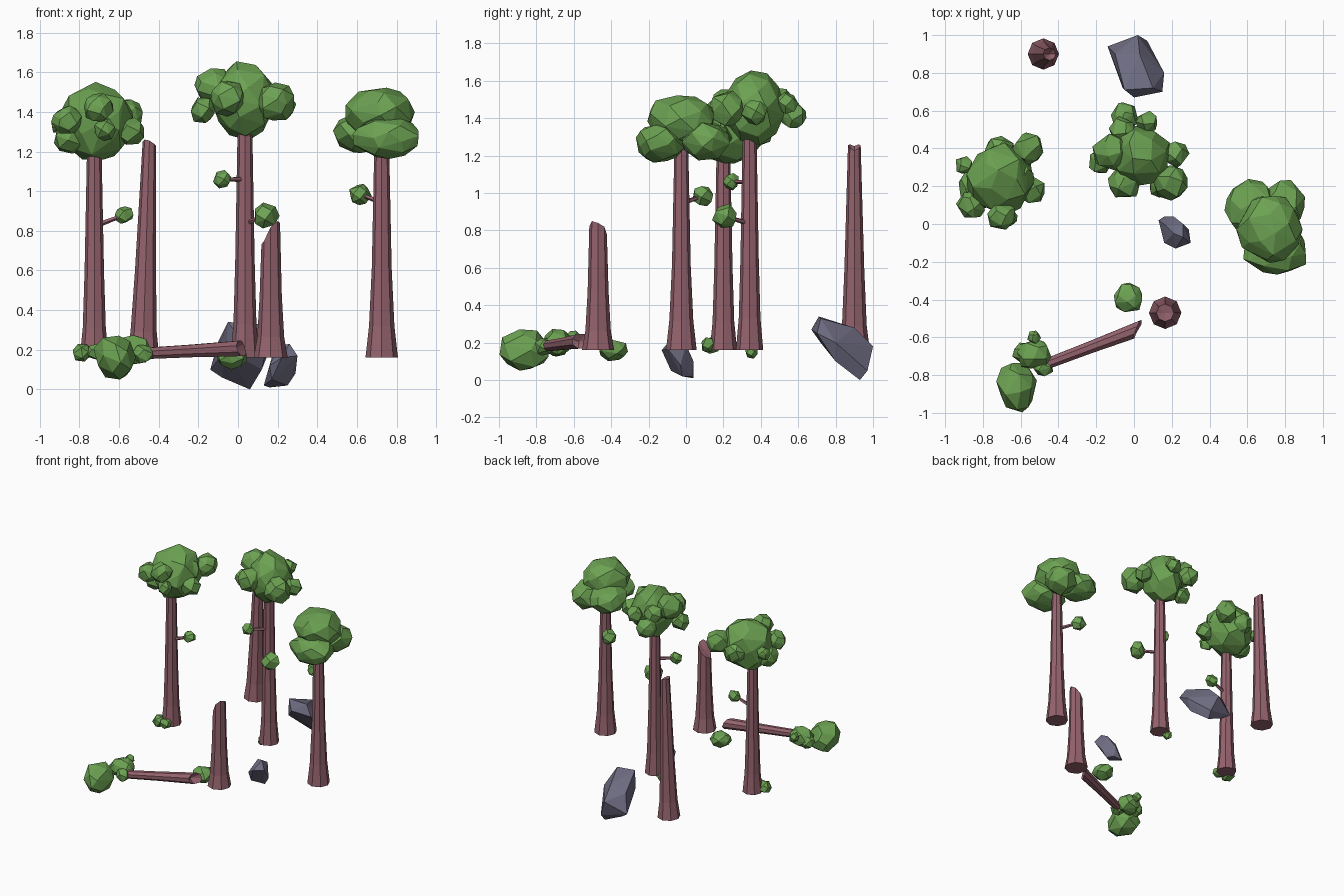
import bpy, bmesh, math, random
from mathutils import Vector

random.seed(4)

default_cube = bpy.data.objects.get("Cube")
if default_cube:
    bpy.data.objects.remove(default_cube, do_unlink=True)


def make_material(name, red, green, blue):
    material = bpy.data.materials.new(name)
    material.use_nodes = True
    colour = (red, green, blue, 1)
    material.diffuse_color = colour
    shader = material.node_tree.nodes["Principled BSDF"]
    shader.inputs["Base Color"].default_value = colour
    shader.inputs["Roughness"].default_value = 0.9
    return material


LEAF = make_material("leaf green", .15, .36, .085)
BARK = make_material("reddish bark", .30, .125, .155)
STONE = make_material("grey stone", .155, .15, .22)


def finish(bm, name, material):
    """Turn a bmesh into a flat shaded object of one colour."""
    bmesh.ops.recalc_face_normals(bm, faces=bm.faces[:])
    mesh = bpy.data.meshes.new(name)
    bm.to_mesh(mesh)
    bm.free()
    mesh.materials.append(material)
    part = bpy.data.objects.new(name, mesh)
    bpy.context.collection.objects.link(part)
    return part


def add_hull(bm, points):
    verts = [bm.verts.new(point) for point in points]
    bmesh.ops.convex_hull(bm, input=verts)
    loose = [v for v in bm.verts if not v.link_faces]
    bmesh.ops.delete(bm, geom=loose, context='VERTS')


def add_blob(bm, x, y, z, rx, ry=None, rz=None):
    """Irregular faceted ball: a hull of points spread evenly on an ellipsoid."""
    ry, rz = ry or rx, rz or rx
    count = 34 if rx > .13 else 22 if rx > .07 else 15
    spin = random.uniform(0, math.tau)
    golden = math.pi * (3 - math.sqrt(5))
    points = []
    for i in range(count):
        height = 1 - 2 * (i + .5) / count
        ring = math.sqrt(1 - height * height)
        angle = spin + i * golden + random.uniform(-.25, .25)
        swell = random.uniform(.96, 1.12)
        points.append((x + rx * swell * ring * math.cos(angle),
                       y + ry * swell * ring * math.sin(angle),
                       z + rz * swell * height))
    add_hull(bm, points)


def foliage(name, *blobs):
    bm = bmesh.new()
    for blob in blobs:
        add_blob(bm, *blob)
    return finish(bm, name, LEAF)


def rock(name, *points):
    bm = bmesh.new()
    add_hull(bm, points)
    return finish(bm, name, STONE)


def stem(name, start, end, profile, sides=8, jag=None, hollow=0):
    """Tapered trunk; profile holds (fraction along, radius), jag breaks the tip."""
    start, end = Vector(start), Vector(end)
    axis = (end - start).normalized()
    turn = Vector((0, 0, 1)).rotation_difference(axis)
    bm = bmesh.new()
    rings = []
    for fraction, radius in profile:
        centre = start.lerp(end, fraction)
        ring = []
        for k in range(sides):
            angle = math.tau * k / sides
            offset = Vector((math.cos(angle), math.sin(angle), 0)) * radius
            ring.append(bm.verts.new(centre + turn @ offset))
        rings.append(ring)
    if jag:
        for vert, shift in zip(rings[-1], jag):
            vert.co += axis * shift
    for low, high in zip(rings, rings[1:]):
        for k in range(sides):
            n = (k + 1) % sides
            bm.faces.new((low[k], low[n], high[n], high[k]))
    bm.faces.new(rings[0][::-1])
    # the tip is a fan, so a broken end can be hollowed
    tip = bm.verts.new(end - axis * hollow)
    for k in range(sides):
        bm.faces.new((rings[-1][k], rings[-1][(k + 1) % sides], tip))
    return finish(bm, name, BARK)


def twig(name, start, end, leaf_size):
    stem(name + "_twig", start, end, [(0, .014), (1, .01)], sides=5)
    foliage(name + "_leaves", (*end, leaf_size))


GROUND = .16
FLARE = [(0, .073), (.14, .058), (.4, .049), (1, .036)]

# Standing trunks
stem("left_trunk", (-.725, .2, GROUND), (-.725, .2, 1.25), FLARE)
stem("middle_trunk", (.035, .34, GROUND), (.035, .34, 1.38), FLARE)
stem("right_trunk", (.725, -.025, GROUND), (.725, -.025, 1.3),
     [(0, .082), (.14, .064), (.4, .05), (1, .036)])

# Broken trunks
stem("tall_broken_trunk", (-.48, .9, GROUND), (-.447, .9, 1.25),
     [(0, .083), (.12, .066), (.4, .053), (1, .034)],
     jag=[-.02, -.01, .005, .01, 0, .01, .005, -.01], hollow=.04)
stem("short_broken_trunk", (.165, -.47, GROUND), (.165, -.47, .85),
     [(0, .086), (.15, .068), (.45, .056), (1, .047)],
     jag=[-.01, -.03, -.07, -.1, -.12, -.1, -.03, 0], hollow=.07)

# Fallen trunk
stem("fallen_trunk", (-.5, -.755, .18), (.025, -.555, .208),
     [(0, .03), (.5, .034), (1, .042)],
     jag=[-.02, .02, .03, .02, 0, -.03, -.05, -.04], hollow=.05)

# Twigs with leaf tufts
twig("left", (-.71, .2, .83), (-.575, .21, .88), .046)
twig("middle_upper", (.03, .33, 1.06), (-.08, .24, 1.06), .046)
twig("middle_lower", (.045, .33, .84), (.14, .21, .875), .066)
twig("right", (.72, -.02, .945), (.615, .09, .985), .058)

# Lumpy crown of the left tree
foliage("left_crown",
        (-.71, .24, 1.35, .17, .18, .19),
        (-.9, .31, 1.34, .05), (-.86, .1, 1.36, .075),
        (-.85, .2, 1.27, .08), (-.7, .04, 1.42, .075),
        (-.67, .04, 1.31, .055), (-.54, .18, 1.3, .07),
        (-.56, .4, 1.38, .085), (-.71, .39, 1.33, .08),
        (-.62, .25, 1.38, .09))

# Lumpy crown of the middle tree
foliage("middle_crown",
        (.03, .36, 1.46, .155, .16, .19),
        (-.12, .38, 1.53, .095), (-.18, .33, 1.41, .068),
        (-.05, .22, 1.47, .09), (.19, .22, 1.45, .095),
        (.22, .37, 1.43, .068), (.07, .54, 1.48, .058),
        (-.05, .57, 1.42, .075), (-.06, .5, 1.5, .07))

# Broad crown of the right tree: a cap over drooping lobes
foliage("right_crown",
        (.72, -.02, 1.395, .165, .18, .135),
        (.75, -.14, 1.27, .17, .13, .1),
        (.62, .09, 1.29, .135, .14, .1),
        (.79, .1, 1.28, .12, .13, .1))

# Crown of the fallen tree
foliage("fallen_crown",
        (-.62, -.86, .165, .105, .13, .115),
        (-.53, -.69, .2, .095, .08, .075),
        (-.53, -.6, .23, .035), (-.48, -.76, .18, .05),
        (-.59, -.68, .18, .055))

# Low bushes
foliage("front_bush", (-.03, -.39, .16, .08, .08, .058))
foliage("left_bush", (-.79, .14, .185, .05, .06, .045),
        (-.72, .12, .19, .045, .04, .04))
foliage("middle_bush", (-.03, .35, .15, .034))

# Rocks
rock("large_rock",
     (-.14, .94, .1), (-.1, .9, .24), (.02, 1, .18), (.07, .97, .05),
     (.06, .93, 0), (.16, .8, .2), (.15, .7, .25), (.1, .72, .33),
     (0, .67, .27), (-.05, .71, .34), (-.06, .72, .2), (.12, .8, .1),
     (-.08, .92, .06), (.03, .9, .28))
rock("small_rock",
     (.13, .02, .02), (.16, .04, .01), (.22, .03, .02), (.25, -.02, .02),
     (.21, .04, .1), (.29, -.03, .08), (.3, -.1, .17), (.26, -.07, .23),
     (.21, -.05, .22), (.22, -.13, .16), (.16, -.1, .12), (.17, -.01, .16),
     (.26, 0, .19), (.17, -.08, .05))
